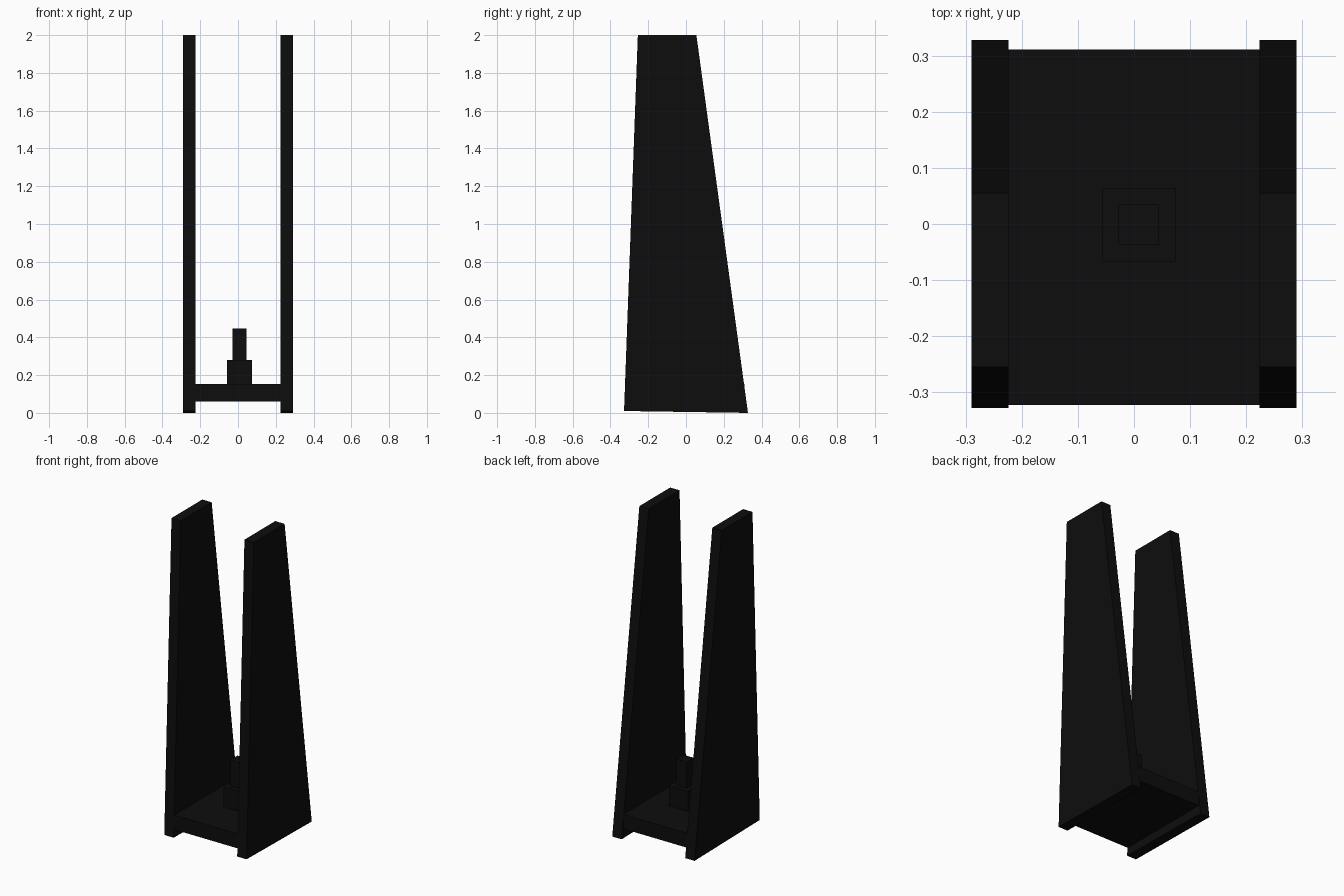
import bpy, bmesh
from mathutils import Vector

if "Cube" in bpy.data.objects:
    bpy.data.objects.remove(bpy.data.objects["Cube"])

black = bpy.data.materials.new("black_finish")
black.diffuse_color = (0.004, 0.004, 0.004, 1)
black.use_nodes = True
black.node_tree.nodes["Principled BSDF"].inputs["Base Color"].default_value = black.diffuse_color


def extrude_profile(name, profile, x0, x1):
    """Extrude a (y, z) outline along x from x0 to x1."""
    bm = bmesh.new()
    face = bm.faces.new([bm.verts.new((x0, y, z)) for y, z in profile])
    ext = bmesh.ops.extrude_face_region(bm, geom=[face])
    verts = [v for v in ext["geom"] if isinstance(v, bmesh.types.BMVert)]
    bmesh.ops.translate(bm, verts=verts, vec=Vector((x1 - x0, 0, 0)))
    bmesh.ops.recalc_face_normals(bm, faces=bm.faces[:])
    mesh = bpy.data.meshes.new(name)
    bm.to_mesh(mesh)
    bm.free()
    mesh.materials.append(black)
    obj = bpy.data.objects.new(name, mesh)
    bpy.context.collection.objects.link(obj)
    return obj


def box(name, x, y, z):
    return extrude_profile(
        name, [(y[0], z[0]), (y[1], z[0]), (y[1], z[1]), (y[0], z[1])], *x)


# Tall tapered side panels, with a slightly sloping foot
panel = [(-0.328, 0.01), (0.328, 0.0), (0.055, 2.0), (-0.255, 2.0)]
extrude_profile("right_side_panel", panel, 0.224, 0.29)
extrude_profile("left_side_panel", panel, -0.29, -0.224)

# Floor slab joining the panels
box("floor_slab", (-0.224, 0.224), (-0.323, 0.311), (0.06, 0.152))

# Stepped post standing on the slab, slightly off centre
box("post_base", (-0.057, 0.075), (-0.067, 0.063), (0.152, 0.28))
box("post_top", (-0.028, 0.044), (-0.037, 0.035), (0.28, 0.447))
